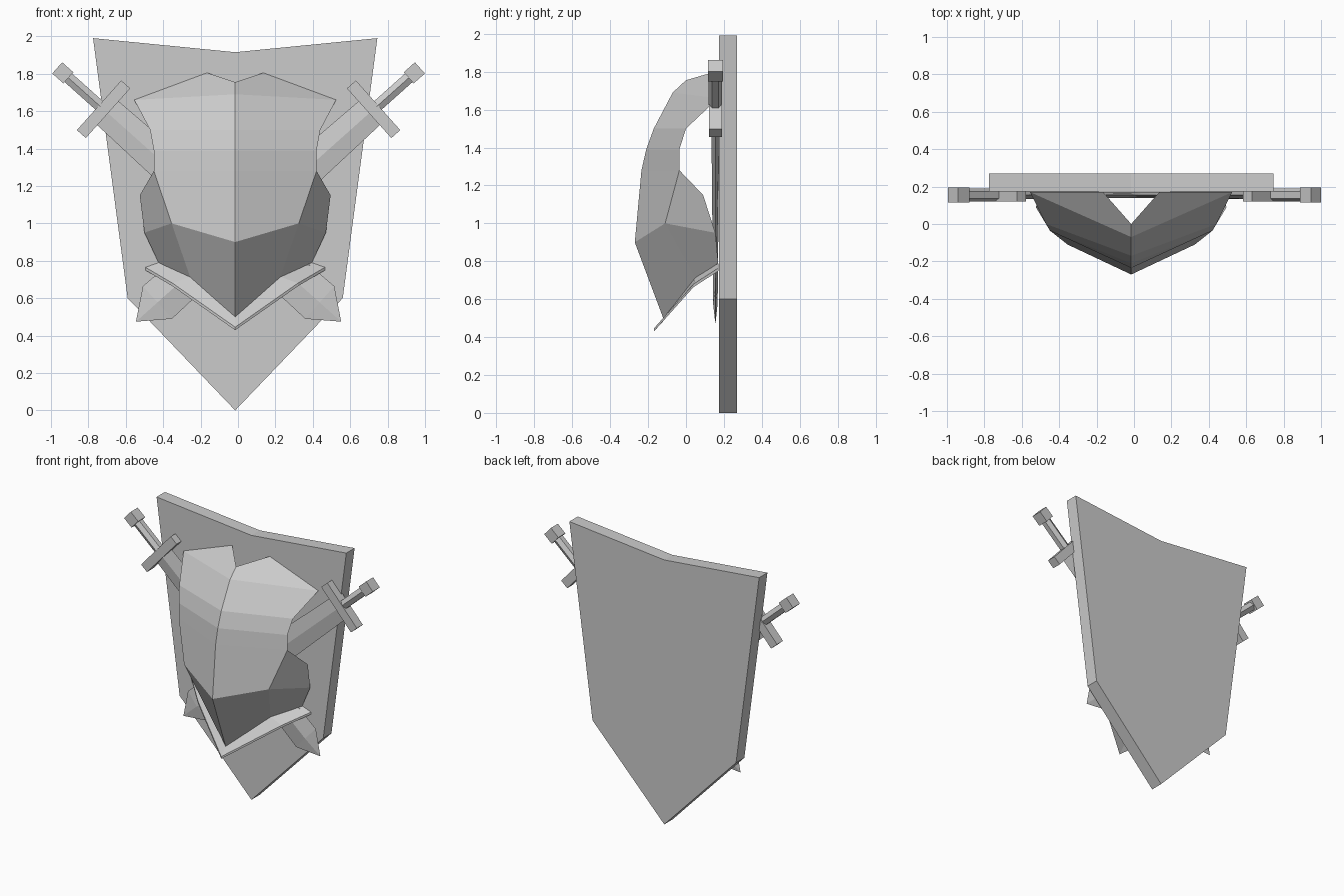
import bpy, bmesh, math
from mathutils import Vector, Matrix

if "Cube" in bpy.data.objects:
    bpy.data.objects.remove(bpy.data.objects["Cube"])

CX = -0.015  # centre line of board and armour


def make(name, verts, faces, recalc=True):
    me = bpy.data.meshes.new(name)
    me.from_pydata([tuple(v) for v in verts], [], faces)
    bm = bmesh.new()
    bm.from_mesh(me)
    bmesh.ops.remove_doubles(bm, verts=bm.verts, dist=1e-4)
    if recalc:
        bmesh.ops.recalc_face_normals(bm, faces=bm.faces)
    bm.to_mesh(me)
    bm.free()
    ob = bpy.data.objects.new(name, me)
    bpy.context.collection.objects.link(ob)
    return ob


def loft(name, rings, matrix=Matrix()):
    """Closed solid through rings of equal point count."""
    n = len(rings[0])
    verts = [matrix @ Vector(p) for r in rings for p in r]
    faces = [(k * n + i, k * n + (i + 1) % n, (k + 1) * n + (i + 1) % n, (k + 1) * n + i)
             for k in range(len(rings) - 1) for i in range(n)]
    faces += [tuple(range(n))[::-1], tuple(range((len(rings) - 1) * n, len(rings) * n))]
    return make(name, verts, faces)


def mirror(ob):
    ob.location.x = CX
    m = ob.modifiers.new("mirror", 'MIRROR')
    m.use_clip = True


# shield backboard
outline = [(0, 0), (.575, .6), (.76, 1.99), (0, 1.915), (-.76, 1.99), (-.575, .6)]
loft("backboard", [[(x + CX, y, z) for x, z in outline] for y in (.175, .27)])

# breastplate: centre ridge, front panel edge, side edge (right half, mirrored)
ridge = [(0, -.07, 1.69), (0, -.17, 1.5), (0, -.21, 1.39), (0, -.235, 1.28),
         (0, -.27, .9), (0, -.12, .5)]
edge = [(.54, .17, 1.66), (.455, 0, 1.5), (.435, -.035, 1.39), (.435, -.035, 1.28),
        (.34, -.11, 1.0), (.24, .05, .71)]
side = [(.51, .09, 1.15), (.485, .155, .95), (.41, .17, .79)]
neck = [(0, 0, 1.755), (.15, .17, 1.805)]
verts = ridge + edge + side + neck
faces = [(i + 1, i + 7, i + 6, i) for i in range(5)]
faces += [(9, 10, 13, 12), (10, 11, 14, 13), (0, 6, 16, 15)]
mirror(make("breastplate", verts, faces, recalc=False))

# flared waist rim
inner = [(0, -.115, .505), (.24, .05, .715), (.41, .172, .79)]
outer = [(0, -.17, .445), (.335, .04, .68), (.48, .172, .765)]
t = Vector((0, 0, -.016))
verts = [Vector(p) + o for a, b in zip(inner, outer)
         for p, o in ((a, t * 0), (b, t * 0), (b, t), (a, t))]
faces = [(k * 4 + i, k * 4 + (i + 1) % 4, k * 4 + 4 + (i + 1) % 4, k * 4 + 4 + i)
         for k in range(2) for i in range(4)] + [(8, 9, 10, 11)]
mirror(make("waist_rim", verts, faces))


def box_rings(z0, z1, hx, hy):
    return [[(-hx, -hy, z), (hx, -hy, z), (hx, hy, z), (-hx, hy, z)] for z in (z0, z1)]


def diamond(z, w, h):
    return [(w, 0, z), (0, h, z), (-w, 0, z), (0, -h, z)]


# two crossed swords; local z runs from guard to tip
for s, label in ((1, "right"), (-1, "left")):
    d = Vector((-1.27 * s, 0, -1.135)).normalized()
    y = Vector((0, 1, 0))
    M = Matrix((y.cross(d), y, d)).transposed().to_4x4()
    M.translation = (.722 * s + .003, .155, 1.61)
    loft("sword_blade_" + label,
         [diamond(0, .085, .022), diamond(1.55, .117, .012), diamond(1.703, .001, .001)], M)
    loft("sword_guard_" + label, box_rings(-.032, .032, .178, .034), M)
    loft("sword_grip_" + label,
         [[(.035 * math.cos(a * math.pi / 3 + math.pi / 6),
            .035 * math.sin(a * math.pi / 3 + math.pi / 6), z) for a in range(6)]
          for z in (-.27, -.02)], M)
    loft("sword_pommel_" + label, box_rings(-.332, -.252, .04, .04), M)
